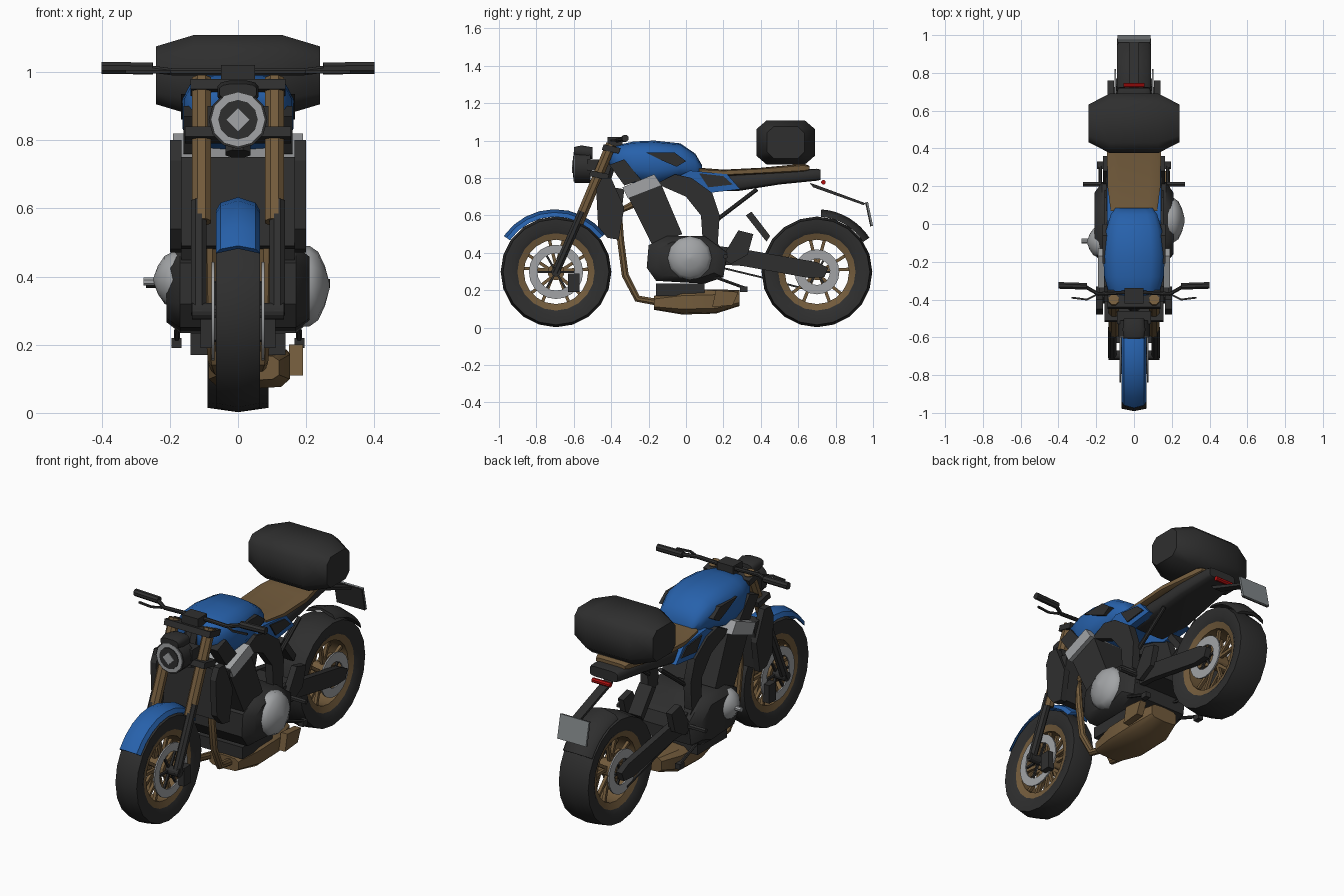
import bpy, bmesh
from math import cos, sin, pi, radians, copysign
from mathutils import Vector

default = bpy.data.objects.get("Cube")
if default:
    bpy.data.objects.remove(default)


def material(name, red, green, blue):
    mat = bpy.data.materials.new(name)
    mat.use_nodes = True
    colour = (red, green, blue, 1)
    mat.diffuse_color = colour
    mat.node_tree.nodes["Principled BSDF"].inputs["Base Color"].default_value = colour
    return mat


black = material("charcoal black", .028, .028, .028)
blue = material("tank blue", .02, .12, .41)
bronze = material("bronze", .17, .105, .045)
silver = material("silver", .36, .37, .38)
grey = material("plate grey", .22, .24, .25)
red = material("tail red", .45, .005, .005)


def finish(name, bm, mat, mirror=False, angle=40):
    """Turn a bmesh into a shaded object, optionally mirrored across x."""
    bmesh.ops.recalc_face_normals(bm, faces=bm.faces)
    mesh = bpy.data.meshes.new(name)
    bm.to_mesh(mesh)
    bm.free()
    mesh.materials.append(mat)
    mesh.polygons.foreach_set("use_smooth", [True] * len(mesh.polygons))
    mesh.set_sharp_from_angle(angle=radians(angle))
    obj = bpy.data.objects.new(name, mesh)
    bpy.context.collection.objects.link(obj)
    if mirror:
        obj.modifiers.new("Mirror", 'MIRROR').use_mirror_merge = False
    return obj


def loft(name, rings, mat, mirror=False, angle=40, closed=False):
    """Skin a row of point rings; closed joins the last ring to the first."""
    bm = bmesh.new()
    rows = [[bm.verts.new(p) for p in ring] for ring in rings]
    pairs = list(zip(rows, rows[1:]))
    if closed:
        pairs.append((rows[-1], rows[0]))
    else:
        bm.faces.new(rows[0])
        bm.faces.new(rows[-1])
    for a, b in pairs:
        for i in range(len(a)):
            j = (i + 1) % len(a)
            bm.faces.new((a[i], a[j], b[j], b[i]))
    return finish(name, bm, mat, mirror, angle)


def prism(name, outline, x0, x1, mat, mirror=False):
    """Extrude a side outline of (y, z) points across x."""
    return loft(name, [[(x, y, z) for y, z in outline] for x in (x0, x1)], mat, mirror, 25)


def box(name, x0, x1, y0, y1, z0, z1, mat, mirror=False):
    return prism(name, [(y0, z0), (y1, z0), (y1, z1), (y0, z1)], x0, x1, mat, mirror)


def tube(name, points, radius, mat, mirror=False, sides=8):
    """Sweep a polygon along a path."""
    pts = [Vector(p) for p in points]
    span = (pts[-1] - pts[0]).normalized()
    ref = Vector((0, 0, 1)) if abs(span.x) > .6 else Vector((1, 0, 0))
    rings = []
    for i, p in enumerate(pts):
        t = (pts[min(i + 1, len(pts) - 1)] - pts[max(i - 1, 0)]).normalized()
        u = t.cross(ref).normalized()
        v = t.cross(u)
        turns = [2 * pi * (k + .5) / sides for k in range(sides)]
        rings.append([p + radius * (u * cos(a) + v * sin(a)) for a in turns])
    return loft(name, rings, mat, mirror)


def lathe(name, profile, cy, cz, mat, start=0, end=360, steps=20, mirror=False, angle=40):
    """Turn a closed (x, radius) profile about an axis along x."""
    full = end - start == 360
    turns = [radians(start + (end - start) * i / steps) for i in range(steps + (not full))]
    rings = [[(x, cy + r * cos(a), cz + r * sin(a)) for x, r in profile] for a in turns]
    return loft(name, rings, mat, mirror, angle, full)


def disc(name, x0, x1, radius, cy, cz, mat, mirror=False, steps=14):
    outline = [(cy + radius * cos(2 * pi * i / steps), cz + radius * sin(2 * pi * i / steps))
               for i in range(steps)]
    return prism(name, outline, x0, x1, mat, mirror)


def body(name, sections, mat, xc=0, power=.6, sides=12, angle=50):
    """Loft rounded sections (y, half width, bottom, top) along y."""
    rings = []
    for y, w, low, high in sections:
        ring = []
        for k in range(sides):
            a = 2 * pi * (k + .5) / sides
            c, s = [copysign(abs(f) ** power, f) for f in (cos(a), sin(a))]
            ring.append((xc + w * c, y, (low + high) / 2 + (high - low) / 2 * s))
        rings.append(ring)
    return loft(name, rings, mat, angle=angle)


# Wheels with paired spokes, hub and brake discs
for end, cy, w in (("front", -.695, .065), ("rear", .7, .09)):
    cz = .298
    lathe(end + "_tyre", [(-w * .8, .2), (-w, .23), (-w, .283), (0, .296),
                          (w, .283), (w, .23), (w * .8, .2)], cy, cz, black)
    lathe(end + "_rim", [(-w * .85, .208), (-w * .7, .172), (w * .7, .172), (w * .85, .208)],
          cy, cz, bronze)
    disc(end + "_hub", -w * .9, w * .9, .045, cy, cz, bronze)
    disc(end + "_axle", -.135, .135, .025, cy, cz, black)
    for k in range(5):
        for lean in (-.22, .22):
            a = 2 * pi * k / 5 + .3
            tube(end + "_spoke", [(w * .3, cy + .03 * cos(a), cz + .03 * sin(a)),
                                  (w * .4, cy + .18 * cos(a + lean), cz + .18 * sin(a + lean))],
                 .012, bronze, True, 4)
    inner, outer = (.1, .145) if end == "front" else (.07, .12)
    x = w + .004
    lathe(end + "_brake_disc", [(x, inner), (x, outer), (x + .008, outer), (x + .008, inner)],
          cy, cz, silver, mirror=True)
    for k in range(6):
        a = pi * k / 3
        tube(end + "_disc_arm", [(x, cy, cz), (x, cy + inner * cos(a), cz + inner * sin(a))],
             .008, black, True, 4)
box("front_caliper", .07, .11, -.63, -.57, .19, .29, black, True)

# Mudguards
for name, half, cy, start, end, mat in (("front_mudguard", .065, -.7, 37, 145, blue),
                                        ("rear_mudguard", .09, .7, 33, 86, black)):
    lathe(name, [(-half, .295), (-half * .8, .318), (0, .335), (half * .8, .318),
                 (half, .295), (0, .32)], cy, .298, mat, start, end, 8)

# Front fork and steering
tube("fork_upper", [(.107, -.575, .56), (.107, -.4, .98)], .03, bronze, True)
tube("fork_lower", [(.115, -.7, .29), (.115, -.555, .62)], .024, black, True)
prism("lower_clamp", [(-.52, .81), (-.42, .79), (-.41, .82), (-.51, .84)], -.155, .155, black)
prism("upper_clamp", [(-.45, .95), (-.36, .93), (-.35, .96), (-.44, .98)], -.14, .14, black)
tube("handlebar", [(0, -.36, 1), (.19, -.37, 1), (.27, -.325, 1.01), (.33, -.325, 1.012)],
     .011, black, True)
tube("hand_grip", [(.25, -.33, 1.01), (.4, -.325, 1.012)], .019, black, True)
tube("control_lever", [(.2, -.375, 1), (.25, -.4, 1), (.33, -.39, 1)], .007, black, True, 4)
box("instrument", -.05, .05, -.42, -.34, .97, 1.02, black)

# Headlight: housing, ring and square lens
def facing(name, rad, y0, y1, mat, sides=12):
    turns = [2 * pi * k / sides for k in range(sides)]
    loft(name, [[(rad * cos(a), y, .86 + rad * sin(a)) for a in turns] for y in (y0, y1)], mat)

facing("headlight_housing", .086, -.595, -.51, black)
facing("headlight_ring", .08, -.601, -.594, silver)
facing("headlight_bowl", .058, -.605, -.6, black)
facing("headlight_lens", .034, -.609, -.604, silver, 4)
body("headlight_cowl", [(-.6, .055, .92, .965), (-.56, .062, .91, .975), (-.5, .055, .9, .965)], black)
box("headlight_bracket", -.09, .09, -.53, -.46, .84, .9, black)

# Fuel tank and side trim
body("fuel_tank", [(-.41, .09, .87, .95), (-.37, .135, .82, .975), (-.28, .16, .77, .995),
                   (-.17, .166, .755, 1), (-.03, .15, .79, .985), (.05, .125, .8, .93),
                   (.085, .1, .81, .87)], blue, power=.7, sides=14)
prism("tank_trim", [(-.21, .935), (-.06, .935), (0, .89), (-.05, .86), (-.12, .89)],
      .1, .167, black, True)
prism("side_panel", [(-.08, .79), (.02, .84), (.22, .82), (.29, .74), (.12, .72), (.03, .76)],
      .1, .142, blue, True)
prism("side_panel_inset", [(.07, .825), (.2, .81), (.25, .765), (.12, .75)], .12, .149, black, True)
prism("tank_shroud", [(-.41, .87), (-.33, .9), (-.24, .79), (-.33, .76)], .1, .16, black, True)

# Seat, tail and luggage box
body("seat", [(.07, .125, .8, .855), (.2, .142, .81, .845), (.4, .145, .82, .855),
              (.63, .1, .83, .877), (.66, .09, .84, .865)], bronze, power=.4)
body("tail", [(.12, .11, .73, .81), (.28, .125, .73, .82), (.5, .11, .765, .84),
              (.7, .09, .785, .85), (.72, .085, .79, .845)], black, power=.4)
rings = []
for x, half_y, half_z in ((-.24, .1, .085), (-.13, .157, .118), (.13, .157, .118), (.24, .1, .085)):
    corners = [(1, .6), (.65, 1), (-.65, 1), (-1, .6), (-1, -.6), (-.65, -1), (.65, -1), (1, -.6)]
    rings.append([(x, .533 + half_y * u, .99 + half_z * v) for u, v in corners])
loft("luggage_box", rings, black, angle=48)
tube("tail_light", [(-.055, .735, .777), (.055, .735, .777)], .013, red)
prism("plate_arm", [(.66, .775), (.69, .765), (.96, .665), (.95, .655), (.68, .75)], -.025, .025, black)
prism("number_plate", [(.965, .67), (.973, .672), (1, .545), (.992, .543)], -.088, .088, grey)
prism("plate_backing", [(.958, .668), (.966, .67), (.993, .543), (.985, .541)], -.086, .086, black)

# Engine block, cylinder, head and side covers
shape = [(-.21, .32), (-.16, .25), (.1, .235), (.2, .27), (.22, .4), (.1, .49), (-.1, .49), (-.2, .44)]
loft("engine_block", [[(x, y * s, .36 + (z - .36) * s) for y, z in shape]
                      for x, s in ((-.21, .75), (-.17, 1), (.17, 1), (.21, .75))], black)
prism("cylinder", [(-.31, .7), (-.13, .76), (-.02, .5), (-.18, .44)], -.165, .165, black)
prism("cylinder_head", [(-.34, .75), (-.17, .82), (-.13, .76), (-.31, .69)], -.19, .19, silver)
for name, cy, cz, radius, side in (("clutch_cover", .02, .372, .118, 1),
                                   ("generator_cover", -.095, .39, .083, -1)):
    dome = [(.18, 1), (.21, 1), (.235, .85), (.255, .5), (.268, .08)]
    rings = [[(side * (x if side > 0 else x - .02), cy + radius * s * cos(pi * k / 6),
               cz + radius * s * sin(pi * k / 6)) for k in range(12)] for x, s in dome]
    loft(name, rings, silver, angle=60)
tube("cover_shaft", [(-.23, -.09, .385), (-.277, -.09, .385)], .013, silver)

# Radiator and its shrouds
prism("radiator", [(-.42, .49), (-.36, .48), (-.33, .74), (-.39, .75)], -.185, .185, black)
prism("radiator_shroud", [(-.47, .54), (-.42, .48), (-.36, .47), (-.33, .64), (-.4, .8),
                          (-.45, .8), (-.48, .74)], .165, .2, black, True)

# Frame, subframe and swingarm
prism("frame_beam", [(-.16, .77), (-.06, .82), (.03, .8), (.14, .72), (.18, .6), (.17, .45),
                     (.22, .38), (.2, .28), (.1, .28), (.09, .45), (.08, .6), (0, .7)],
      .11, .155, black, True)
tube("steering_head", [(0, -.45, .76), (0, -.38, .97)], .04, black)
tube("subframe_strut", [(.11, .17, .58), (.11, .38, .74)], .012, black, True)
prism("rear_shock", [(.32, .6), (.35, .62), (.45, .49), (.43, .46)], -.04, .04, black)
prism("foot_bracket", [(.19, .37), (.28, .52), (.36, .5), (.33, .39), (.24, .34)], .13, .165, black, True)
prism("swingarm", [(.14, .44), (.3, .42), (.7, .35), (.76, .32), (.74, .27), (.66, .265),
                   (.3, .33), (.14, .34)], .105, .14, black, True)
box("swingarm_bridge", -.13, .13, .2, .34, .34, .41, black)
tube("foot_peg", [(.15, .21, .38), (.27, .21, .38)], .013, black, True, 6)
tube("pedal", [(.175, .1, .29), (.18, .32, .21)], .009, black, True, 6)
box("pedal_pad", .165, .195, .29, .33, .19, .22, black, True)
tube("chain_run", [(-.1, .15, .33), (-.1, .4, .27), (-.1, .66, .2)], .007, black, sides=4)

# Exhaust
tube("header_pipe", [(.083, -.28, .66), (.083, -.36, .62), (.083, -.35, .47), (.08, -.325, .28),
                     (.07, -.26, .155), (.06, -.12, .13)], .02, bronze, True)
body("silencer", [(-.17, .09, .095, .17), (-.02, .122, .07, .2), (.16, .122, .075, .205),
                  (.285, .085, .115, .2)], bronze, .033, .5, 10, 35)
prism("silencer_outlet", [(.14, .11), (.25, .12), (.28, .19), (.16, .2)], .15, .19, bronze)
box("belly_plate", -.14, .14, -.16, .1, .17, .235, black)
